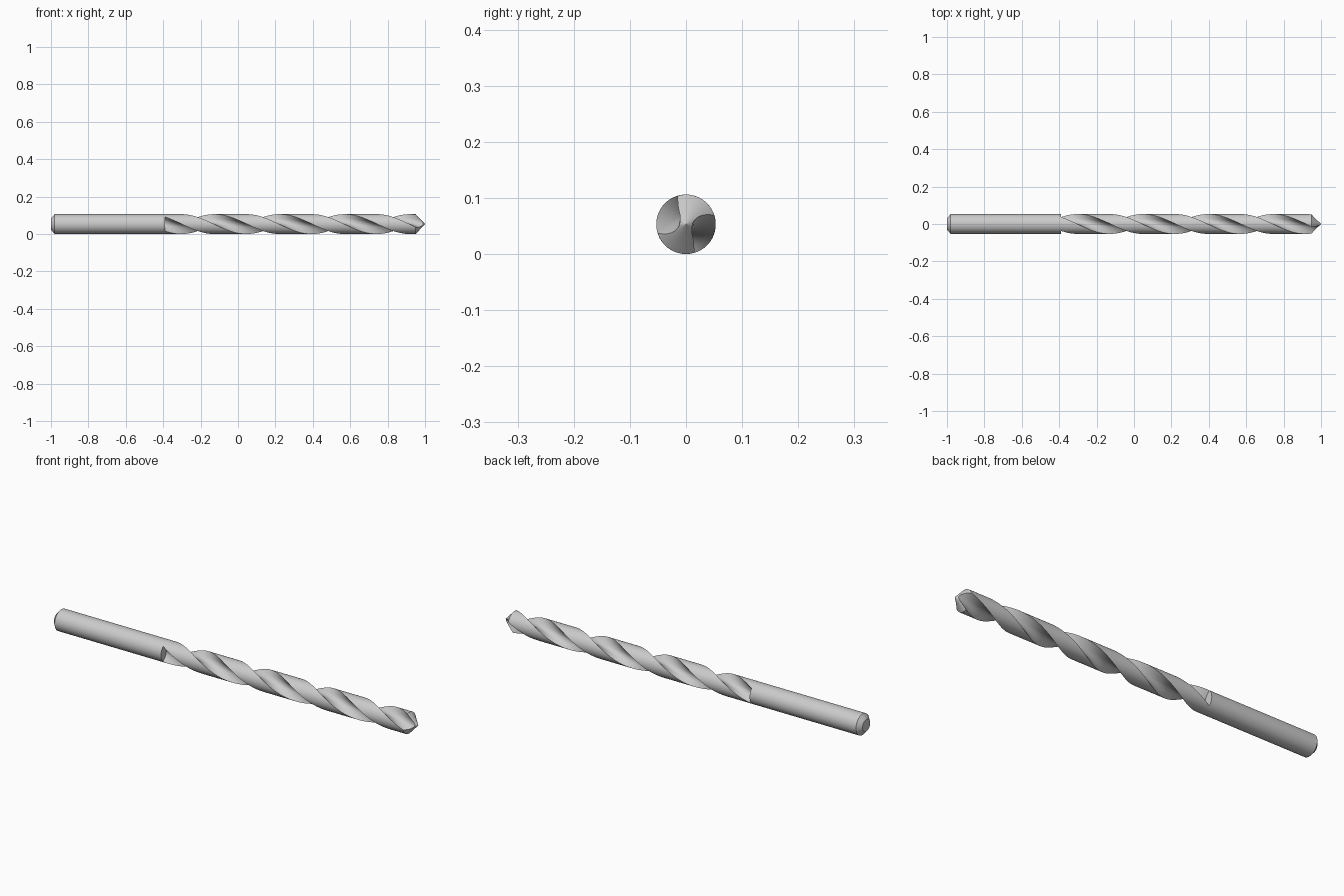
import bpy, bmesh, math

if "Cube" in bpy.data.objects:
    bpy.data.objects.remove(bpy.data.objects["Cube"])

R = 0.053            # drill radius, also height of the axis
PITCH = 0.697        # length of one full twist
X_START, X_LIP, X_TIP = -0.39, 0.95, 1.0

steel = bpy.data.materials.new("steel_grey")
steel.diffuse_color = (0.6, 0.6, 0.6, 1)
steel.use_nodes = True
steel.node_tree.nodes["Principled BSDF"].inputs["Base Color"].default_value = steel.diffuse_color


def make_object(name, bm):
    bmesh.ops.recalc_face_normals(bm, faces=bm.faces)
    me = bpy.data.meshes.new(name)
    bm.to_mesh(me)
    bm.free()
    me.materials.append(steel)
    ob = bpy.data.objects.new(name, me)
    bpy.context.collection.objects.link(ob)
    return ob


def sweep(name, rings):
    """Skin a list of equal-length rings and cap both ends."""
    bm = bmesh.new()
    loops = [[bm.verts.new(p) for p in ring] for ring in rings]
    n = len(loops[0])
    for a, b in zip(loops, loops[1:]):
        for i in range(n):
            j = (i + 1) % n
            bm.faces.new((a[i], a[j], b[j], b[i]))
    bm.faces.new(loops[0][::-1])
    bm.faces.new(loops[-1])
    return make_object(name, bm)


def point(x, r, deg):
    a = math.radians(deg)
    return (x, r * math.cos(a), R + r * math.sin(a))


def lathe(name, profile, n=64):
    return sweep(name, [[point(x, r, 360 * i / n) for i in range(n)] for x, r in profile])


def smooth(ob, angle):
    bpy.ops.object.select_all(action='DESELECT')
    ob.select_set(True)
    bpy.context.view_layer.objects.active = ob
    bpy.ops.object.shade_smooth_by_angle(angle=math.radians(angle))


# shank with chamfered rear end
shank = lathe("shank", [(-1.0, 0.03), (-0.98, R), (X_START, R)])
smooth(shank, 25)

# fluted section: outer land, then the flute from cutting lip to heel
half = [(R, 17 + 89 * i / 16) for i in range(17)]
half += [(0.042, 105), (0.031, 104.5), (0.021, 106), (0.015, 118), (0.0115, 142),
         (0.012, 168), (0.016, 186), (0.023, 196), (0.031, 199), (0.042, 199)]
section = half + [(r, a + 180) for r, a in half]

STEPS = 170
rings = []
for s in range(STEPS + 1):
    x = X_START + (1.02 - X_START) * s / STEPS
    twist = 360 * (x - X_LIP) / PITCH
    rings.append([point(x, r, a + twist) for r, a in section])
flutes = sweep("fluted_body", rings)

# conical point ground by intersecting with a cone
k = R / (X_TIP - X_LIP)
cutter = lathe("point_cutter", [(-0.6, 0.06 * k), (0.94, 0.06 * k), (X_TIP, 0.0004)])
cutter.hide_render = True
mod = flutes.modifiers.new("grind_point", 'BOOLEAN')
mod.operation = 'INTERSECT'
mod.solver = 'EXACT'
mod.object = cutter
bpy.context.view_layer.objects.active = flutes
bpy.ops.object.modifier_apply(modifier=mod.name)
bpy.data.objects.remove(cutter)
smooth(flutes, 30)
